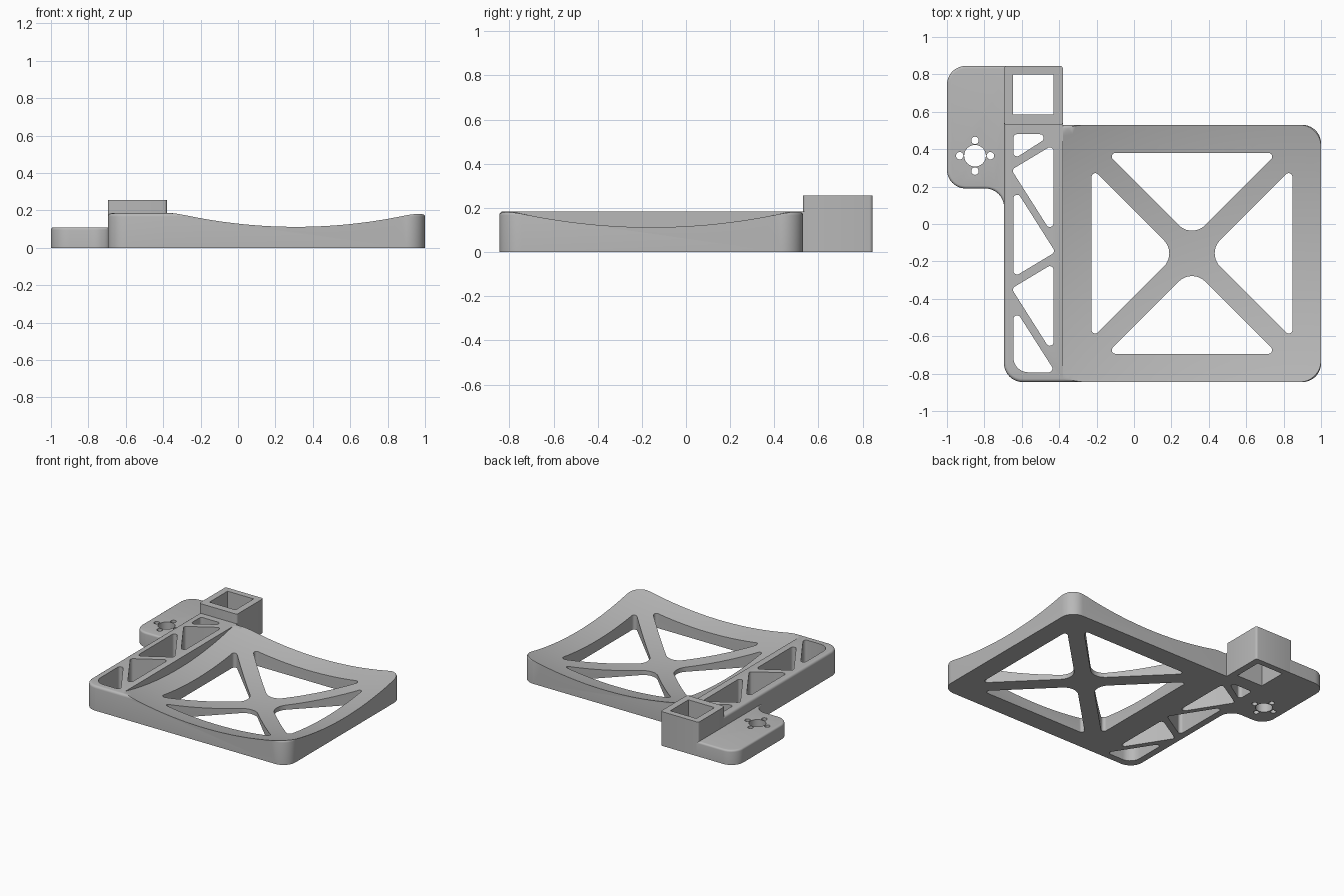
import bpy, bmesh, math
from mathutils import Vector, Matrix

if "Cube" in bpy.data.objects:
    bpy.data.objects.remove(bpy.data.objects["Cube"])

grey = bpy.data.materials.new("plain_grey")
grey.use_nodes = True
grey.diffuse_color = (0.48, 0.48, 0.48, 1)
grey.node_tree.nodes["Principled BSDF"].inputs["Base Color"].default_value = (0.48, 0.48, 0.48, 1)


def rounded(corners, steps=10):
    """Outline from (x, y, radius) corners, each replaced by an arc."""
    outline = []
    for i, (x, y, r) in enumerate(corners):
        p = Vector((x, y))
        if r == 0:
            outline.append(p)
            continue
        a = (Vector(corners[i - 1][:2]) - p).normalized()
        b = (Vector(corners[(i + 1) % len(corners)][:2]) - p).normalized()
        half = a.angle(b) / 2
        centre = p + (a + b).normalized() * r / math.sin(half)
        v = p + a * r / math.tan(half) - centre
        w = p + b * r / math.tan(half) - centre
        sweep = math.atan2(v.x * w.y - v.y * w.x, v.dot(w))
        for k in range(steps + 1):
            t = sweep * k / steps
            c, s = math.cos(t), math.sin(t)
            outline.append(centre + Vector((c * v.x - s * v.y, s * v.x + c * v.y)))
    return outline


def circle(x, y, r, n=32):
    return [Vector((x + r * math.cos(math.tau * i / n), y + r * math.sin(math.tau * i / n)))
            for i in range(n)]


def add_object(name, bm):
    mesh = bpy.data.meshes.new(name)
    bm.to_mesh(mesh)
    bm.free()
    ob = bpy.data.objects.new(name, mesh)
    bpy.context.collection.objects.link(ob)
    return ob


def prism(name, outline, z0, z1, bevel=0, rule=None):
    """Extrude an outline; soften the top rim edges whose midpoint passes the rule."""
    bm = bmesh.new()
    base = bm.faces.new([bm.verts.new((p.x, p.y, z0)) for p in outline])
    top = bmesh.ops.extrude_face_region(bm, geom=[base])["geom"]
    verts = [g for g in top if isinstance(g, bmesh.types.BMVert)]
    bmesh.ops.translate(bm, verts=verts, vec=(0, 0, z1 - z0))
    bmesh.ops.recalc_face_normals(bm, faces=bm.faces)
    if bevel:
        rim = [e for e in bm.edges if all(abs(v.co.z - z1) < 1e-5 for v in e.verts)
               and rule((e.verts[0].co + e.verts[1].co) / 2)]
        bmesh.ops.bevel(bm, geom=rim, offset=bevel, segments=4, profile=0.5,
                        affect='EDGES', clamp_overlap=False)
    return add_object(name, bm)


def finish(ob, cutters):
    """Cut the openings, bake the result, then shade and colour the part."""
    for c in cutters:
        mod = ob.modifiers.new("cut", 'BOOLEAN')
        mod.operation, mod.solver, mod.object = 'DIFFERENCE', 'EXACT', c
    deps = bpy.context.evaluated_depsgraph_get()
    deps.update()
    mesh = bpy.data.meshes.new_from_object(ob.evaluated_get(deps))
    ob.modifiers.clear()
    ob.data = mesh
    for c in cutters:
        bpy.data.objects.remove(c)
    mesh.materials.clear()
    mesh.materials.append(grey)
    bpy.ops.object.select_all(action='DESELECT')
    ob.select_set(True)
    bpy.context.view_layer.objects.active = ob
    bpy.ops.object.shade_smooth_by_angle(angle=math.radians(30))


def hole(outline):
    return prism("hole_cutter", outline, -0.1, 0.5)


LEFT, INNER, BACK, FRONT, DECK = -0.695, -0.38, 0.53, -0.845, 0.185
CX, CY = 0.31, -0.157

# Dished plate with four triangular openings around a diagonal cross
plate = prism("dished_plate",
              rounded([(INNER, FRONT, 0), (1, FRONT, 0.1), (1, BACK, 0.1), (INNER, BACK, 0)]),
              0, DECK, 0.018, lambda m: m.x > INNER + 0.01)
radius = 2.92
bm = bmesh.new()
bmesh.ops.create_uvsphere(bm, u_segments=128, v_segments=160, radius=radius,
                          matrix=Matrix.Translation((CX, CY, 0.03 + radius)))
cuts = [add_object("dish_cutter", bm)]
for k in range(4):
    turn = Matrix.Rotation(k * math.pi / 2, 2)
    tri = [(0, 0.08, 0.1), (0.457, 0.537, 0.02), (-0.457, 0.537, 0.02)]
    cuts.append(hole([turn @ p + Vector((CX, CY)) for p in rounded(tri)]))
finish(plate, cuts)

# Side rail with a zigzag of triangular openings
rail = prism("truss_rail",
             rounded([(LEFT, FRONT, 0.1), (INNER, FRONT, 0), (INNER, 0.55, 0), (LEFT, 0.55, 0)]),
             0, DECK, 0.018, lambda m: m.x < LEFT + 0.1 and m.y < 0.54 or m.y < FRONT + 0.01)
a, b, r = -0.645, -0.43, 0.02
finish(rail, [hole(rounded(t)) for t in (
    [(a, 0.48, r), (a, 0.345, r), (-0.435, 0.48, r)],
    [(b, 0.425, r), (-0.655, 0.29, r), (b, -0.065, r)],
    [(a, 0.205, r), (a, -0.285, r), (-0.42, -0.15, r)],
    [(b, -0.21, r), (-0.655, -0.345, r), (b, -0.7, r)],
    [(a, -0.44, r), (a, -0.793, 0.08), (-0.42, -0.793, r)])])

# Square socket behind the rail
socket = prism("square_socket",
               rounded([(LEFT, BACK, 0.015), (INNER, BACK, 0.015),
                        (INNER, 0.845, 0.015), (LEFT, 0.845, 0.015)], 4), 0, 0.257)
finish(socket, [hole([Vector(p) for p in
                      ((-0.647, 0.585), (-0.43, 0.585), (-0.43, 0.8), (-0.647, 0.8))])])

# Low mounting flange with a centre bore and four screw holes
flange = prism("mounting_flange",
               rounded([(-0.67, 0.845, 0), (-1, 0.845, 0.1), (-1, 0.19, 0.1),
                        (LEFT, 0.19, 0.1), (LEFT, 0.06, 0), (-0.67, 0.06, 0)]),
               0, 0.11, 0.014, lambda m: m.x < LEFT - 0.001)
fx, fy, gap = -0.85, 0.365, 0.082
finish(flange, [hole(circle(fx, fy, 0.058))] +
       [hole(circle(fx + dx * gap, fy + dy * gap, 0.02, 16))
        for dx, dy in ((1, 0), (-1, 0), (0, 1), (0, -1))])
